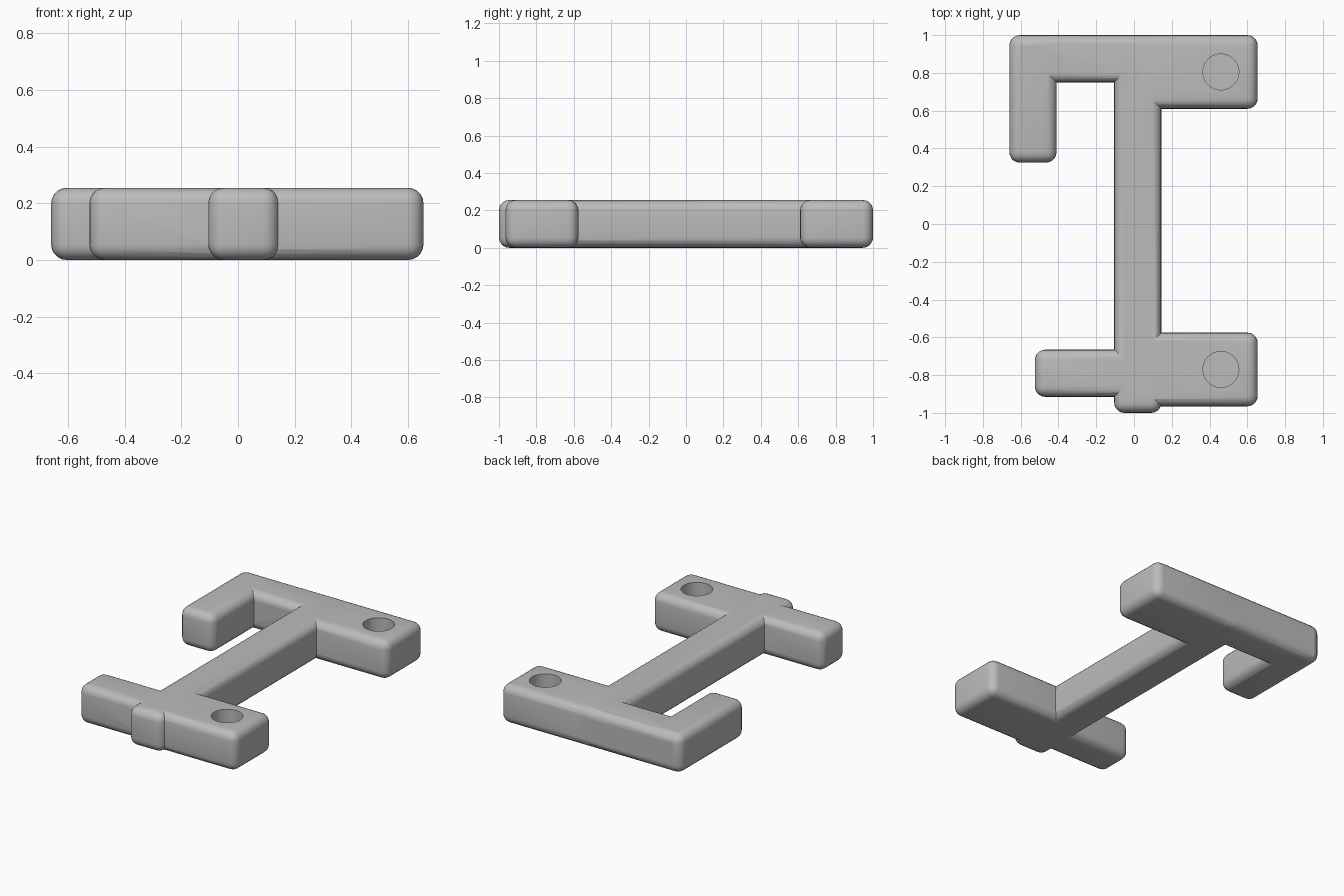
import bpy, bmesh
from mathutils import Matrix, Vector

if "Cube" in bpy.data.objects:
    bpy.data.objects.remove(bpy.data.objects["Cube"])

H = 0.255          # common thickness of all bars
R = 0.055          # edge rounding

grey = bpy.data.materials.new("plain grey")
grey.diffuse_color = (0.5, 0.5, 0.5, 1)
grey.use_nodes = True
grey.node_tree.nodes["Principled BSDF"].inputs["Base Color"].default_value = grey.diffuse_color


def finish(bm, name):
    me = bpy.data.meshes.new(name)
    bm.to_mesh(me)
    bm.free()
    me.materials.append(grey)
    ob = bpy.data.objects.new(name, me)
    bpy.context.collection.objects.link(ob)
    return ob


def rounded_bar(name, x0, x1, y0, y1):
    bm = bmesh.new()
    size = Matrix.Diagonal((x1 - x0, y1 - y0, H, 1))
    mid = Matrix.Translation(((x0 + x1) / 2, (y0 + y1) / 2, H / 2))
    bmesh.ops.create_cube(bm, size=1, matrix=mid @ size)
    bmesh.ops.bevel(bm, geom=bm.edges[:], offset=R, segments=5,
                    profile=0.5, affect='EDGES', clamp_overlap=True)
    return finish(bm, name)


def hole_cutter(name, x, y, radius=0.095, floor=0.05):
    bm = bmesh.new()
    bmesh.ops.create_cone(bm, cap_ends=True, segments=48, radius1=radius,
                          radius2=radius, depth=0.4,
                          matrix=Matrix.Translation((x, y, floor + 0.2)))
    return finish(bm, name)


# Long spine, with the arms overlapping into it
frame = rounded_bar("frame", -0.105, 0.145, -1, 1)
arms = [
    rounded_bar("back_left_arm", -0.66, 0.085, 0.75, 1),
    rounded_bar("hook", -0.66, -0.41, 0.325, 1),
    rounded_bar("back_right_arm", -0.045, 0.655, 0.61, 1),
    rounded_bar("front_right_arm", -0.04, 0.655, -0.965, -0.575),
    rounded_bar("front_left_arm", -0.525, 0.08, -0.915, -0.665),
]
# Blind round sockets in the two wide arms
holes = [hole_cutter("back_socket", 0.46, 0.805),
         hole_cutter("front_socket", 0.46, -0.77)]

for parts, op in ((arms, 'UNION'), (holes, 'DIFFERENCE')):
    for part in parts:
        mod = frame.modifiers.new(part.name, 'BOOLEAN')
        mod.operation, mod.object, mod.solver = op, part, 'EXACT'

# Apply the booleans and remove the helpers
bpy.context.view_layer.objects.active = frame
frame.select_set(True)
for mod in list(frame.modifiers):
    bpy.ops.object.modifier_apply(modifier=mod.name)
for part in arms + holes:
    bpy.data.objects.remove(part)
bpy.ops.object.shade_smooth_by_angle(angle=0.6)
